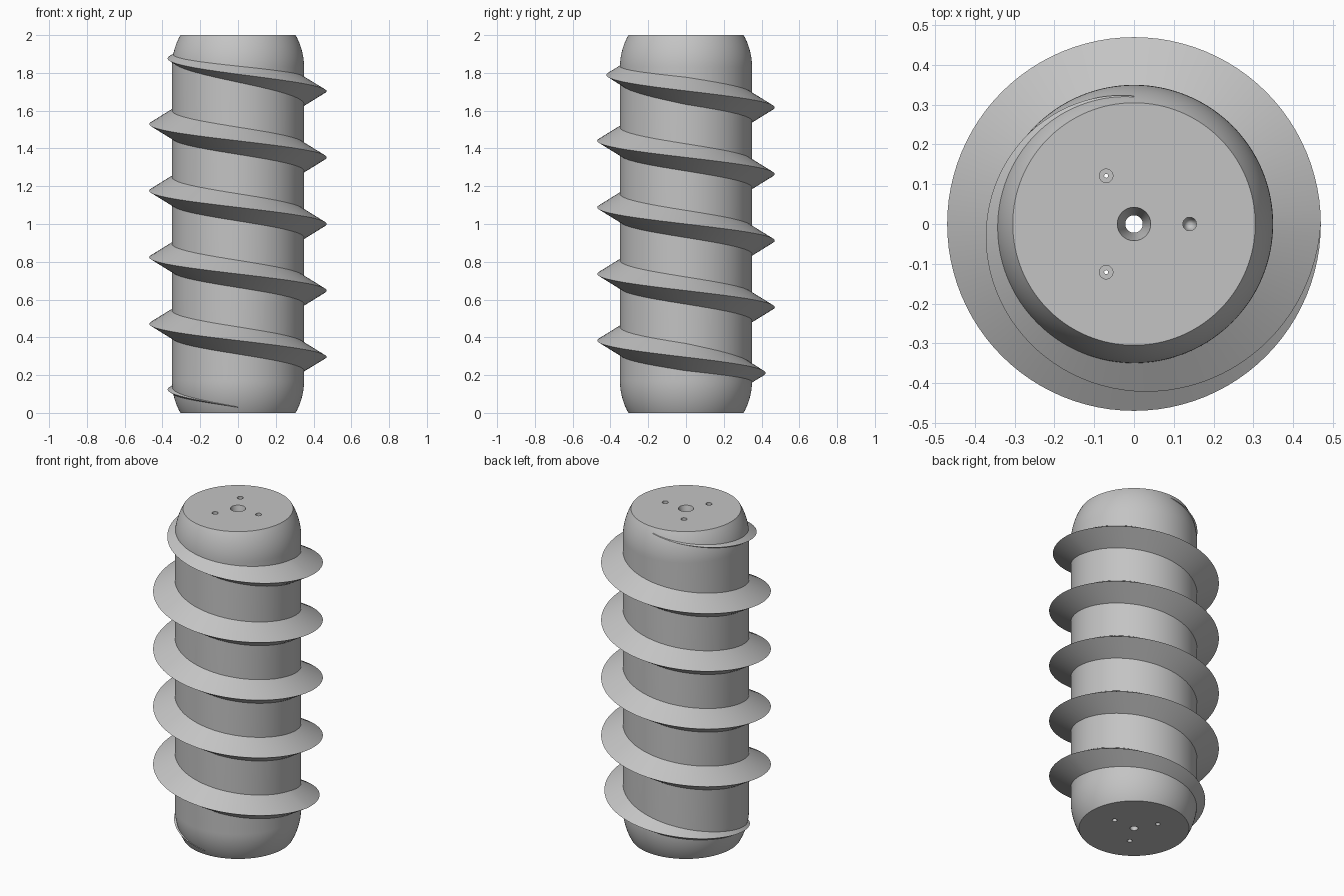
import bpy, bmesh, math
from mathutils import Vector

if "Cube" in bpy.data.objects:
    bpy.data.objects.remove(bpy.data.objects["Cube"], do_unlink=True)

RADIUS, HEIGHT, CAP_RADIUS = 0.35, 2.0, 0.305
PITCH, TIP = 0.3525, 0.47

grey = bpy.data.materials.new("plain_grey")
grey.use_nodes = True
colour = (0.55, 0.55, 0.55, 1)
grey.diffuse_color = colour
grey.node_tree.nodes["Principled BSDF"].inputs["Base Color"].default_value = colour


def finish(name, bm, place=(0, 0, 0)):
    bmesh.ops.remove_doubles(bm, verts=bm.verts, dist=1e-5)
    bmesh.ops.recalc_face_normals(bm, faces=bm.faces)
    mesh = bpy.data.meshes.new(name)
    bm.to_mesh(mesh)
    bm.free()
    mesh.materials.append(grey)
    ob = bpy.data.objects.new(name, mesh)
    ob.location = place
    bpy.context.collection.objects.link(ob)
    return ob


def lathe(name, profile, steps, closed=False, place=(0, 0, 0)):
    bm = bmesh.new()
    vs = [bm.verts.new((r, 0, z)) for r, z in profile]
    edges = [bm.edges.new(pair) for pair in zip(vs, vs[1:])]
    if closed:
        edges.append(bm.edges.new((vs[-1], vs[0])))
    bmesh.ops.spin(bm, geom=vs + edges, axis=(0, 0, 1), cent=(0, 0, 0),
                   angle=math.tau, steps=steps)
    return finish(name, bm, place)


def smooth(ob):
    bpy.ops.object.select_all(action="DESELECT")
    ob.select_set(True)
    bpy.context.view_layer.objects.active = ob
    bpy.ops.object.shade_smooth_by_angle(angle=math.radians(30))


# Core: cylinder with truncated spherical ends and a countersunk centre bore
cap_height = math.sqrt(RADIUS ** 2 - CAP_RADIUS ** 2)
sweep = math.asin(cap_height / RADIUS)
arc = [(RADIUS * math.cos(sweep * i / 12), RADIUS * math.sin(sweep * i / 12))
       for i in range(13)]
lower = [(r, cap_height - h) for r, h in reversed(arc)]
upper = [(r, HEIGHT - cap_height + h) for r, h in arc]
bore = [(0.042, HEIGHT), (0.022, HEIGHT - 0.08), (0.022, 0)]
core = lathe("core", lower + upper + bore, 128, closed=True)

# Three small holes around the bore: two stepped through holes, one blind
stepped = [(0, -0.1), (0.014, -0.1), (0.014, 0.1), (0.005, 0.1),
           (0.005, 1.85), (0.017, 1.85), (0.017, 2.1), (0, 2.1)]
blind_top = [(0, 1.93), (0.017, 1.98), (0.017, 2.1), (0, 2.1)]
blind_base = [(0, -0.1), (0.014, -0.1), (0.014, 0.1), (0, 0.1)]
cutters = []
for i, profiles in enumerate([(blind_top, blind_base), (stepped,), (stepped,)]):
    a = math.tau * i / 3
    for p in profiles:
        cutters.append(lathe("hole_cutter", p, 24,
                             place=(0.14 * math.cos(a), 0.14 * math.sin(a), 0)))
bpy.context.view_layer.objects.active = core
for cutter in cutters:
    mod = core.modifiers.new("hole", "BOOLEAN")
    mod.operation, mod.solver, mod.object = "DIFFERENCE", "EXACT", cutter
    bpy.ops.object.modifier_apply(modifier=mod.name)
    bpy.data.objects.remove(cutter, do_unlink=True)
smooth(core)

# Left-handed screw thread: triangular section that sinks into the core at both ends
bm = bmesh.new()
rings = []
START, END, PER_TURN = -0.75, 4.75, 96
count = int((END - START) * PER_TURN)
for i in range(count + 1):
    t = START + i / PER_TURN
    tip = TIP - 0.197 * max(0, -t, t - 4)
    root = 0.30
    half = 0.6 * (tip - root)
    z = HEIGHT / 2 + PITCH * (t - 2)
    out = Vector((math.cos(-math.tau * t), math.sin(-math.tau * t), 0))
    rings.append([bm.verts.new(out * r + Vector((0, 0, z + dz)))
                  for r, dz in ((root, -half), (tip, 0), (root, half))])
for a, b in zip(rings, rings[1:]):
    for k in range(3):
        n = (k + 1) % 3
        bm.faces.new((a[k], a[n], b[n], b[k]))
bm.faces.new(rings[0])
bm.faces.new(rings[-1])
smooth(finish("screw_thread", bm))
